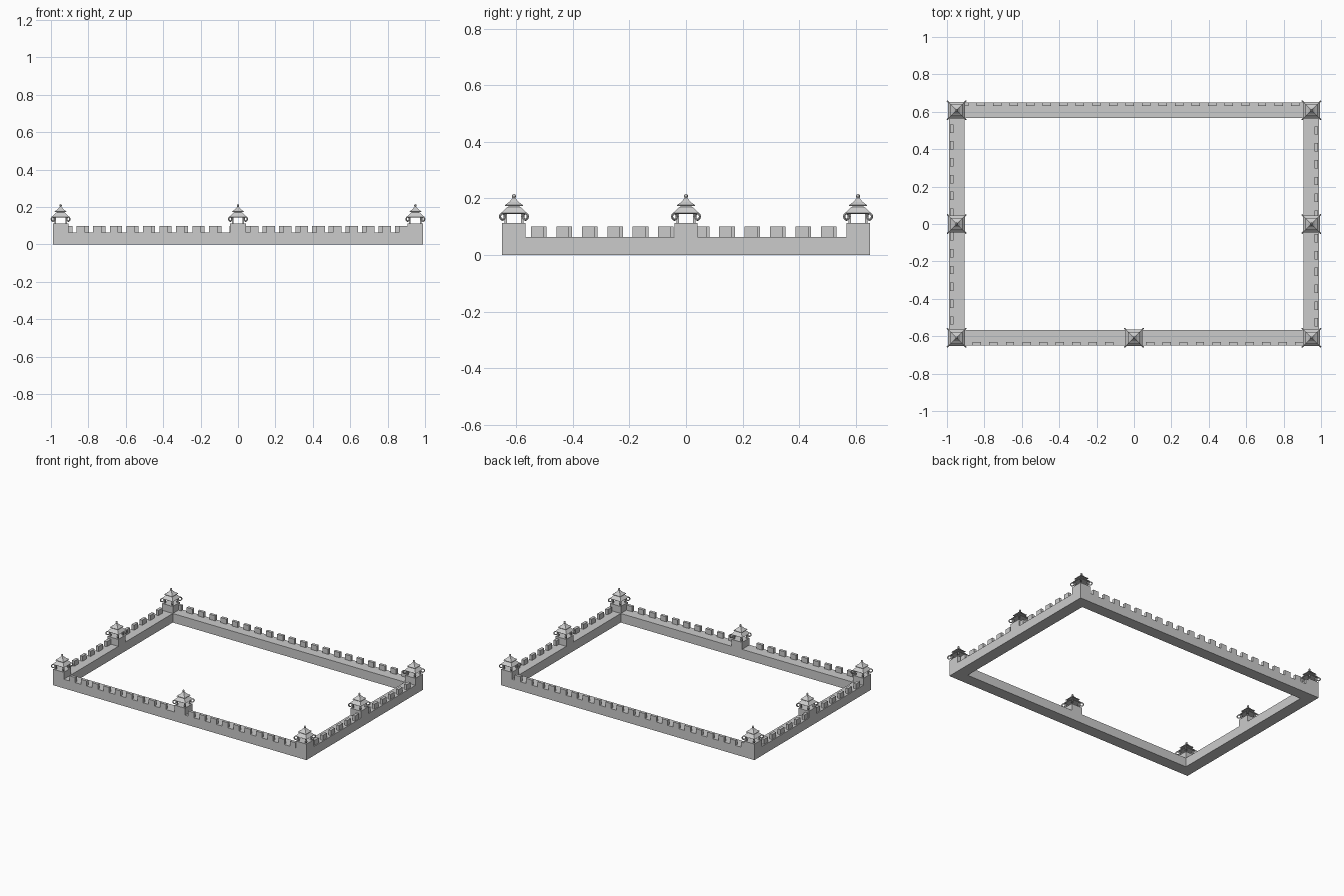
import bpy, math
from mathutils import Matrix

if "Cube" in bpy.data.objects:
    bpy.data.objects.remove(bpy.data.objects["Cube"])

stone = bpy.data.materials.new("grey_stone")
stone.diffuse_color = (0.6, 0.6, 0.6, 1)
stone.use_nodes = True
stone.node_tree.nodes["Principled BSDF"].inputs["Base Color"].default_value = stone.diffuse_color

OX, OY = 0.99, 0.65        # outer wall faces
T = 0.083                  # wall thickness
WALK = 0.064               # wall walk height
PITCH, MERLON = 0.0885, 0.045


def mesh_object(name, verts, faces):
    me = bpy.data.meshes.new(name)
    me.from_pydata(verts, [], faces)
    me.materials.append(stone)
    ob = bpy.data.objects.new(name, me)
    bpy.context.collection.objects.link(ob)
    return ob


def box(name, x0, x1, y0, y1, z0, z1):
    v = [(x, y, z) for z in (z0, z1) for x, y in ((x0, y0), (x1, y0), (x1, y1), (x0, y1))]
    f = [(3, 2, 1, 0), (4, 5, 6, 7)] + [(i, (i + 1) % 4, (i + 1) % 4 + 4, i + 4) for i in range(4)]
    return mesh_object(name, v, f)


def square_loft(name, cx, cy, rings):
    """Stack of square rings given as (half width, height)."""
    v = [(cx + sx * h, cy + sy * h, z) for h, z in rings
         for sx, sy in ((-1, -1), (1, -1), (1, 1), (-1, 1))]
    n = len(rings)
    f = [(3, 2, 1, 0), tuple(4 * (n - 1) + i for i in range(4))]
    for r in range(n - 1):
        for i in range(4):
            a, b = 4 * r + i, 4 * r + (i + 1) % 4
            f.append((a, b, b + 4, a + 4))
    return mesh_object(name, v, f)


# Ring wall: one closed rectangular tube
ix, iy = OX - T, OY - T
loops = [(OX, OY, 0), (OX, OY, WALK), (ix, iy, WALK), (ix, iy, 0)]
verts = [(sx * x, sy * y, z) for x, y, z in loops
         for sx, sy in ((-1, -1), (1, -1), (1, 1), (-1, 1))]
faces = []
for r in range(4):
    for i in range(4):
        j, s = (i + 1) % 4, (r + 1) % 4
        faces.append((4 * r + i, 4 * r + j, 4 * s + j, 4 * s + i))
mesh_object("ring_wall", verts, faces)

# Merlons along the outer edge of each wall
h = MERLON / 2
front = [-0.84 + PITCH * k for k in range(9)] + [0.0875 + PITCH * k for k in range(10)]
back = [-0.9085 + PITCH * k for k in range(21)]
side = [-0.521 + 0.09 * k for k in range(6)] + [0.055 + 0.09 * k for k in range(6)]
for c in front:
    box("front_merlon", c - h, c + h, -OY, -OY + 0.02, WALK - 0.005, 0.1)
for c in back:
    box("back_merlon", c - h, c + h, OY - 0.02, OY, WALK - 0.005, 0.1)
for c in side:
    for s, shift in ((1, -0.005), (-1, 0.005)):
        x0, x1 = sorted((s * (OX - 0.006), s * (OX - 0.026)))
        box("side_merlon", x0, x1, c + shift - h, c + shift + h, WALK - 0.005, 0.1)


def tower(cx, cy):
    # Solid base block
    b = T / 2
    box("tower_base", cx - b, cx + b, cy - b, cy + b, 0, 0.113)
    for sx in (-1, 1):
        for sy in (-1, 1):
            # Pavilion post
            px, py = cx + sx * 0.029, cy + sy * 0.029
            box("post", px - 0.004, px + 0.004, py - 0.004, py + 0.004, 0.11, 0.15)
            # Curled eave ornament on the roof corner
            bpy.ops.mesh.primitive_torus_add(major_radius=0.0115, minor_radius=0.004,
                                             major_segments=12, minor_segments=6)
            curl = bpy.context.object
            curl.name = "eave_curl"
            curl.data.materials.append(stone)
            curl.data.transform(Matrix.Translation((cx + sx * 0.041, cy + sy * 0.041, 0.136))
                                @ Matrix.Rotation(math.atan2(sy, sx), 4, 'Z')
                                @ Matrix.Rotation(math.pi / 2, 4, 'X'))
    # Two stacked roofs with a neck between
    square_loft("lower_roof", cx, cy, [(0.041, 0.145), (0.045, 0.148), (0.035, 0.158), (0.024, 0.17)])
    square_loft("roof_neck", cx, cy, [(0.02, 0.165), (0.02, 0.178)])
    square_loft("upper_roof", cx, cy, [(0.031, 0.173), (0.032, 0.176), (0.017, 0.187), (0.004, 0.202)])
    # Finial ball
    bpy.ops.mesh.primitive_uv_sphere_add(segments=10, ring_count=6, radius=0.007)
    ball = bpy.context.object
    ball.name = "finial"
    ball.data.materials.append(stone)
    ball.data.transform(Matrix.Translation((cx, cy, 0.208)) @ Matrix.Diagonal((1, 1, 1.2, 1)))
    bpy.ops.object.shade_smooth_by_angle()


# Four corner towers, plus one midway on the front and both sides
tx, ty = OX - T / 2, OY - T / 2
for x, y in ((-tx, -ty), (tx, -ty), (tx, ty), (-tx, ty), (0, -ty), (-tx, 0), (tx, 0)):
    tower(x, y)
